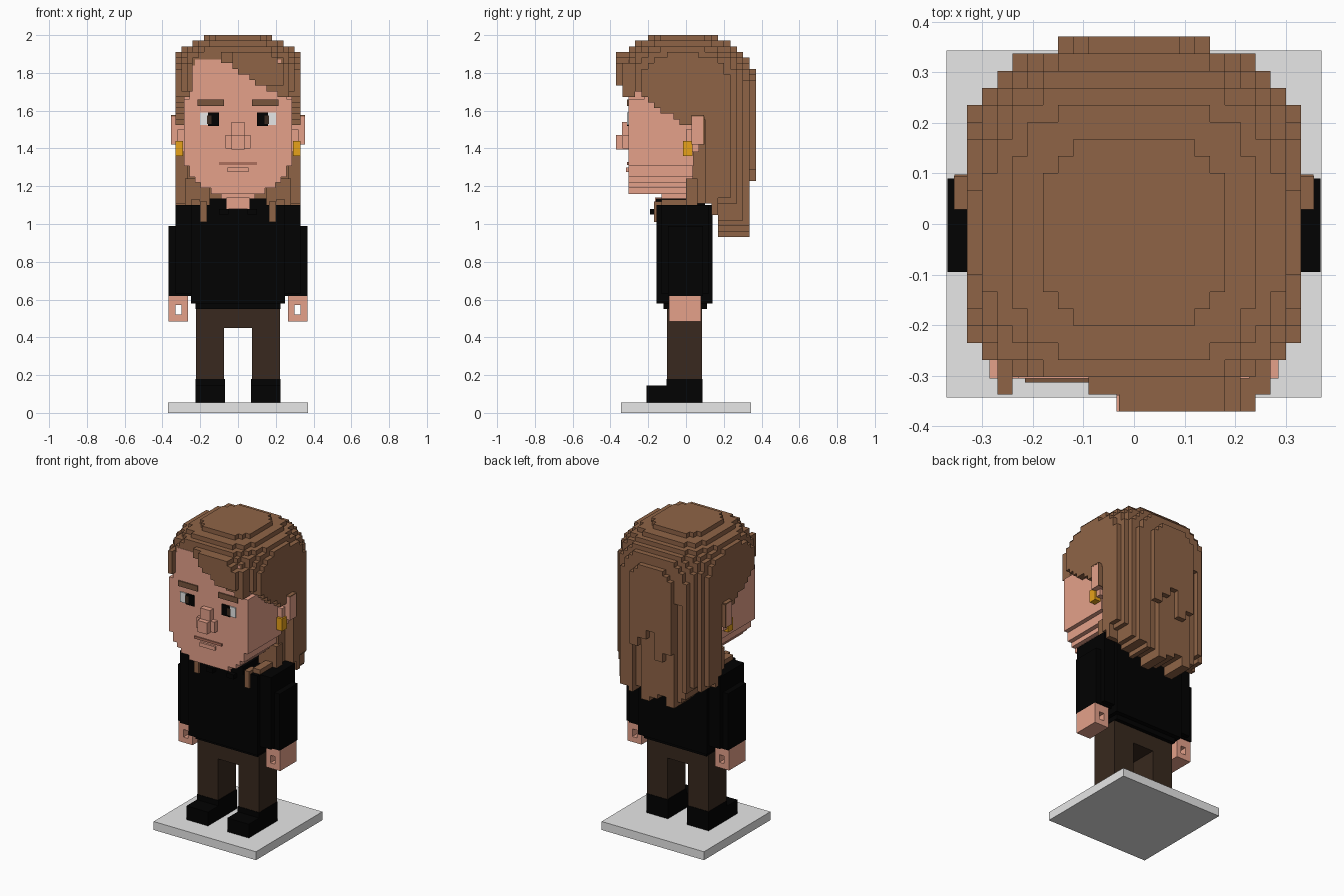
import bpy
import bmesh
from mathutils import Vector

if "Cube" in bpy.data.objects:
    bpy.data.objects.remove(bpy.data.objects["Cube"])


def material(name, r, g, b):
    mat = bpy.data.materials.new(name)
    mat.use_nodes = True
    mat.diffuse_color = (r, g, b, 1)
    mat.node_tree.nodes["Principled BSDF"].inputs["Base Color"].default_value = (r, g, b, 1)
    return mat


HAIR = material("brown hair", .275, .127, .062)
BROW = material("dark brown", .19, .09, .046)
SKIN = material("skin", .78, .355, .255)
LIP = material("lip", .42, .16, .11)
BLACK = material("black", .0005, .0005, .0005)
TROUSER = material("trouser brown", .04, .022, .013)
GOLD = material("gold", .8, .36, .01)
GREY = material("light grey", .8, .8, .8)
WHITE = material("eye white", .85, .85, .85)


def finish(name, bm, mat):
    mesh = bpy.data.meshes.new(name)
    bm.to_mesh(mesh)
    bm.free()
    mesh.materials.append(mat)
    obj = bpy.data.objects.new(name, mesh)
    bpy.context.scene.collection.objects.link(obj)
    return obj


def blocks(name, mat, *extents):
    """One object out of boxes, each given as x0, x1, y0, y1, z0, z1."""
    bm = bmesh.new()
    for x0, x1, y0, y1, z0, z1 in extents:
        verts = bmesh.ops.create_cube(bm, size=1)["verts"]
        bmesh.ops.scale(bm, verts=verts, vec=(x1 - x0, y1 - y0, z1 - z0))
        bmesh.ops.translate(bm, verts=verts,
                            vec=((x0 + x1) / 2, (y0 + y1) / 2, (z0 + z1) / 2))
    return finish(name, bm, mat)


def pair(name, mat, *extents):
    """The same boxes on the left and, mirrored, on the right."""
    blocks("left_" + name, mat, *extents)
    blocks("right_" + name, mat, *[(-b, -a, *rest) for a, b, *rest in extents])


def voxels(name, mat, low, high, counts, inside):
    """Stepped solid: the outer faces of all grid cells that are inside."""
    low, high = Vector(low), Vector(high)
    step = Vector([(h - l) / n for l, h, n in zip(low, high, counts)])

    def point(cell):
        return low + Vector([c * s for c, s in zip(cell, step)])

    cells = {(i, j, k) for i in range(counts[0]) for j in range(counts[1])
             for k in range(counts[2])
             if inside(*point((i + .5, j + .5, k + .5)))}
    bm = bmesh.new()
    for cell in cells:
        for axis in range(3):
            u, v = (axis + 1) % 3, (axis + 2) % 3
            for side in (0, 1):
                near = list(cell)
                near[axis] += 2 * side - 1
                if tuple(near) in cells:
                    continue
                ring = [(0, 0), (1, 0), (1, 1), (0, 1)]
                corners = []
                for du, dv in ring if side else reversed(ring):
                    corner = list(cell)
                    corner[axis] += side
                    corner[u] += du
                    corner[v] += dv
                    corners.append(bm.verts.new(point(corner)))
                bm.faces.new(corners)
    bmesh.ops.remove_doubles(bm, verts=bm.verts, dist=.0005)
    return finish(name, bm, mat)


def follow(points, t):
    """Height of a polyline at t."""
    for (a, p), (b, q) in zip(points, points[1:]):
        if t <= b:
            return p + (q - p) * (t - a) / (b - a)
    return points[-1][1]


# Rounded outline shared by skull and hair, its crown set slightly forward
def dome(x, y, z):
    top = max(0, (z - 1.7) / .305)
    y += .02 * top
    return abs(x / .36) ** 2.7 + abs(y / .37) ** 2.7 + top ** 2.8 < 1


# Head with a stepped jaw, kept just under the hair above the brows
def in_head(x, y, z):
    if z > 1.65:
        return dome(x * 1.08, y * 1.1, z)
    jaw = max(0, (1.42 - z) / .27)
    return abs(x) < .29 * (1 - jaw ** 2.5) ** .5


voxels("head", SKIN, (-.285, -.305, 1.16), (.285, .04, 1.87), (20, 4, 24), in_head)

# Hair: fringe swept to one side, open face, long back
FRINGE = [(-.34, 1.6), (-.28, 1.65), (-.22, 1.76), (-.17, 1.86), (-.05, 1.86),
          (0, 1.81), (.1, 1.74), (.2, 1.7), (.28, 1.64), (.34, 1.6)]
TEMPLE = [(-.4, 1.75), (-.3, 1.75), (-.2, 1.67), (-.1, 1.58), (0, 1.53), (.1, 1.53)]


def in_hair(x, y, z):
    swept = -.04 < x < .24 and y < -.26 and z < 1.92 - max(0, x - .15)
    corner = .23 < abs(x) < .27 and -.34 < y < -.2 and z < 1.84
    if not (dome(x, y, z) or swept or corner):
        return False
    if y < -.27:
        if y < -.31 and -.23 < x < -.09:
            return False
        if y < -.34 and (x < -.04 or z < 1.73):
            return False
        return z > follow(FRINGE, x)
    if y < .04:
        return z > follow(TEMPLE, y)
    if y < .09 and abs(x) > .27 and z < 1.56:
        return False
    if y < .175:
        return z > (1.11 if y < .145 else 1.06)
    # Long strands of uneven length and depth
    strand = int((x + .33) / .06)
    if y > .335:
        return z > 1.22 + .06 * (strand * 3 % 4)
    if y > .305 and strand in (2, 7) and z < 1.6:
        return False
    return z > .93 + .03 * (strand * 2 % 3) + max(0, abs(x) - .18)


voxels("hair", HAIR, (-.33, -.37, .93), (.33, .37, 2), (22, 22, 36), in_hair)
pair("hair_lock", HAIR, (.165, .2, -.17, -.1, 1.01, 1.12),
     (.2, .25, -.13, .05, 1.07, 1.13), (.15, .28, 0, .06, 1.1, 1.24))

# Ears, tucked under hair at the top and back, and earrings
pair("ear", SKIN, (.27, .355, .03, .09, 1.42, 1.57), (.27, .32, 0, .07, 1.38, 1.5))
pair("ear_hair", HAIR, (.27, .356, .029, .095, 1.57, 1.578), (.27, .355, .09, .098, 1.42, 1.57))
pair("earring", GOLD, (.29, .33, -.015, .035, 1.36, 1.44))

# Face details
pair("eye_white", WHITE, (.155, .2, -.312, -.304, 1.525, 1.59))
pair("pupil", BLACK, (.1, .16, -.313, -.304, 1.52, 1.59))
pair("iris", TROUSER, (.14, .165, -.3135, -.304, 1.53, 1.575))
pair("eyebrow", BROW, (.075, .215, -.313, -.304, 1.625, 1.66))
blocks("nose", SKIN, (-.035, .035, -.34, -.3, 1.4, 1.54),
       (-.065, .065, -.335, -.3, 1.4, 1.47), (-.035, .035, -.37, -.3, 1.395, 1.47))
blocks("mouth", LIP, (-.1, .1, -.312, -.304, 1.312, 1.328))
blocks("lower_lip", SKIN, (-.055, .055, -.318, -.3, 1.275, 1.3))
blocks("neck", SKIN, (-.09, .09, -.13, .1, 1.1, 1.2), (-.06, .06, -.165, .1, 1.08, 1.14))

# Sweater
blocks("sweater", BLACK, (-.25, .25, -.155, .14, .58, 1.1),
       (-.225, .225, -.12, .11, .55, .6), (-.33, .33, -.13, .12, .63, 1.1))
pair("collar", BLACK, (.06, .15, -.16, .1, 1.08, 1.135), (.05, .1, -.19, -.15, 1.05, 1.08))
pair("sleeve", BLACK, (.25, .368, -.095, .09, .62, .99))

# Open fists
pair("hand", SKIN, (.265, .298, -.09, .08, .485, .62), (.332, .368, -.09, .08, .485, .62),
     (.298, .332, -.09, .08, .485, .52), (.298, .332, -.09, .08, .57, .62))

# Legs, shoes and base plate
pair("leg", TROUSER, (.075, .223, -.1, .085, .17, .56))
blocks("hips", TROUSER, (-.08, .08, -.1, .085, .45, .56))
pair("shoe", BLACK, (.07, .225, -.103, .088, .055, .18), (.07, .225, -.21, -.1, .055, .145))
blocks("base", GREY, (-.37, .37, -.343, .343, 0, .055))
